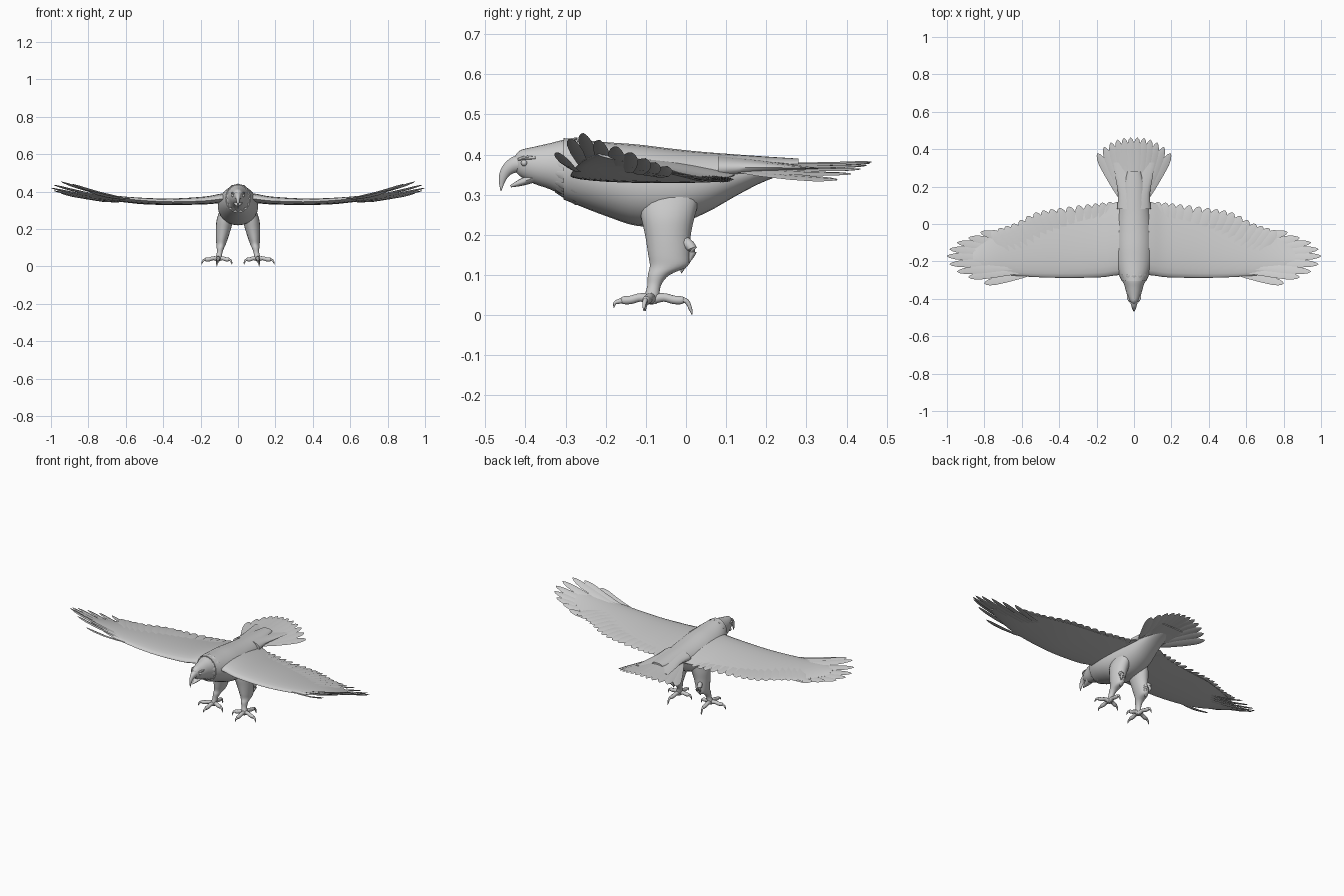
import bpy, bmesh, math
from mathutils import Vector as V

if "Cube" in bpy.data.objects:
    bpy.data.objects.remove(bpy.data.objects["Cube"])


def spline(keys, n):
    """Catmull-Rom through tuples, n samples per span."""
    k = [V(a) for a in keys]
    k = [k[0] * 2 - k[1]] + k + [k[-1] * 2 - k[-2]]
    out = []
    for i in range(1, len(k) - 2):
        a, b, c, d = k[i - 1:i + 3]
        for j in range(n):
            t = j / n
            out.append(0.5 * (2 * b + (c - a) * t + (2 * a - 5 * b + 4 * c - d) * t ** 2
                              + (3 * b - a - 3 * c + d) * t ** 3))
    return out + [k[-2]]


def loft(bm, rings):
    vs = [[bm.verts.new(p) for p in r] for r in rings]
    n = len(vs[0])
    for a, b in zip(vs, vs[1:]):
        for i in range(n):
            bm.faces.new((a[i], a[(i + 1) % n], b[(i + 1) % n], b[i]))
    bm.faces.new(vs[0])
    bm.faces.new(vs[-1][::-1])


def ellipse(c, u, v, n):
    return [V(c) + V(u) * math.cos(2 * math.pi * i / n) + V(v) * math.sin(2 * math.pi * i / n)
            for i in range(n)]


def finish(name, bm, mirror=False, angle=50):
    bmesh.ops.recalc_face_normals(bm, faces=bm.faces)
    me = bpy.data.meshes.new(name)
    bm.to_mesh(me)
    bm.free()
    ob = bpy.data.objects.new(name, me)
    bpy.context.collection.objects.link(ob)
    if mirror:
        ob.modifiers.new("Mirror", 'MIRROR').use_mirror_merge = False
    bpy.ops.object.select_all(action='DESELECT')
    ob.select_set(True)
    bpy.context.view_layer.objects.active = ob
    bpy.ops.object.shade_smooth_by_angle(angle=math.radians(angle))
    return ob


def along_y(name, keys, n=24):
    """keys: y, top z, bottom z, half width"""
    bm = bmesh.new()
    loft(bm, [ellipse((0, y, (t + b) / 2), (max(w, .001), 0, 0), (0, 0, (t - b) / 2), n)
              for y, t, b, w in spline(keys, 4)])
    return finish(name, bm)


def tube(bm, keys, n=10, steps=4):
    """keys: x, y, z, half width, half height; follows the path"""
    s = spline(keys, steps)
    p = [V(k[:3]) for k in s]
    rings = []
    for i, k in enumerate(s):
        d = (p[min(i + 1, len(p) - 1)] - p[max(i - 1, 0)]).normalized()
        side = d.cross(V((0, 0, 1))).normalized()
        rings.append(ellipse(p[i], side * max(k[3], .0008), side.cross(d) * max(k[4], .0008), n))
    loft(bm, rings)


def feather(bm, base, tip, w, roll=0.0, bend=0.0):
    base, tip = V(base), V(tip)
    d = (tip - base).normalized()
    side = d.cross(V((0, 0, 1))).normalized()
    up = side.cross(d)
    s2 = side * math.cos(roll) + up * math.sin(roll)
    u2 = up * math.cos(roll) - side * math.sin(roll)
    rings = []
    for t, f in ((0, .5), (.3, .85), (.6, 1), (.8, 1), (.9, .8), (.97, .45), (1, .08)):
        c = base.lerp(tip, t) + up * bend * (4 * t * (1 - t))
        rings.append(ellipse(c, s2 * w * f, u2 * .0035 * min(1, f + .2), 4))
    loft(bm, rings)


# Body and head
along_y("body", [(-.305, .441, .288, .066), (-.26, .437, .27, .085), (-.2, .431, .247, .1),
                 (-.12, .425, .222, .108), (-.03, .414, .225, .104), (.05, .406, .255, .09),
                 (.13, .4, .3, .072), (.2, .395, .335, .058), (.28, .39, .362, .035)])
along_y("head", [(-.428, .395, .362, .01), (-.412, .411, .345, .024), (-.38, .419, .328, .037),
                 (-.34, .428, .314, .048), (-.3, .437, .297, .06), (-.26, .432, .3, .062)])

# Ragged collar feathers around the neck
bm = bmesh.new()
for i in range(14):
    a = 2 * math.pi * (i + .5) / 14
    c, s = math.cos(a), math.sin(a)
    feather(bm, (.05 * c, -.325, .366 + .058 * s), (.079 * c, -.27, .358 + .083 * s), .013, a - math.pi / 2)
finish("neck_collar", bm)

# Hooked upper beak and open lower beak
bm = bmesh.new()
tube(bm, [(0, -.395, .378, .023, .025), (0, -.425, .375, .018, .021), (0, -.447, .36, .011, .015),
          (0, -.458, .337, .006, .009), (0, -.461, .309, .001, .001)], 14)
finish("upper_beak", bm)
bm = bmesh.new()
tube(bm, [(0, -.38, .342, .026, .012), (0, -.41, .331, .016, .009), (0, -.437, .321, .003, .003)], 12)
finish("lower_beak", bm)

# Eyes and brow ridges
bm = bmesh.new()
bmesh.ops.create_uvsphere(bm, u_segments=14, v_segments=10, radius=.008)
bmesh.ops.translate(bm, verts=bm.verts, vec=(.027, -.403, .379))
finish("eye", bm, True)
bm = bmesh.new()
tube(bm, [(.022, -.418, .388, .003, .003), (.03, -.4, .392, .006, .005), (.036, -.375, .392, .003, .003)], 8)
finish("brow", bm, True)

# Wing panel: airfoil sections; keys: x, front y, rear y, z, thickness, tilt
bm = bmesh.new()
rings = []
M = 12
for x, yl, yt, z, th, tilt in spline([
        (.02, -.27, .13, .362, .036, .01), (.1, -.275, .115, .353, .03, .015),
        (.18, -.285, .08, .344, .025, .015), (.35, -.288, .06, .339, .02, .015),
        (.5, -.285, .04, .343, .018, .02), (.65, -.275, -.02, .358, .014, .02),
        (.77, -.25, -.08, .375, .01, .025), (.86, -.22, -.14, .39, .005, .02)], 4):
    def pt(u, f):
        h = 2.6 * math.sqrt(u) * (1 - u) + .06
        return V((x, yl + (yt - yl) * u, z + tilt * (.5 - u) + f * th * h))
    us = [(1 - math.cos(math.pi * i / M)) / 2 for i in range(M + 1)]
    rings.append([pt(u, 1) for u in us] + [pt(u, -.5) for u in us[::-1]])
loft(bm, rings)
finish("wing", bm, True)

# Rear flight feathers, swept outward toward the tip
bm = bmesh.new()
edge = spline([(.13, .118, .338), (.25, .105, .333), (.4, .085, .333), (.53, .06, .338),
               (.65, .0, .35), (.76, -.035, .36)], 3)
for i, e in enumerate(edge):
    t = i / (len(edge) - 1)
    d = V((.08 + .75 * t, 1, -.03)).normalized()
    feather(bm, e - d * .2 + V((0, 0, .004)), e, .027, .12, .004)
finish("rear_wing_feathers", bm, True)

# Finger feathers at the wing tip
bm = bmesh.new()
tips = [(.8, -.318, .405), (.885, -.285, .44), (.945, -.255, .453), (.985, -.215, .436),
        (1.0, -.172, .42), (.985, -.135, .405), (.945, -.1, .39), (.885, -.075, .38), (.82, -.045, .37)]
for i, t in enumerate(tips):
    s = i / (len(tips) - 1)
    feather(bm, (.54 + .04 * s, -.262 + .17 * s, .358 - .006 * s), t, .021, .3, -.012)
finish("wing_tip_feathers", bm, True)

# Tail fan
bm = bmesh.new()
N = 12
for i in range(N):
    s = -1 + 2 * i / (N - 1)
    a = abs(s)
    feather(bm, (s * .05, .11, .382 - .02 * a), (s * .195, .462 - .085 * a ** 2.5, .382 - .045 * a * a),
            .024, -.25 * s, -.004)
finish("tail_feathers", bm)
bm = bmesh.new()
loft(bm, [ellipse((0, y, z), (w, 0, 0), (0, 0, h), 20) for y, z, w, h in
          spline([(.08, .365, .09, .035), (.16, .368, .085, .024), (.25, .367, .1, .012),
                  (.33, .366, .11, .003)], 3)])
finish("tail_coverts", bm)

# Feathered legs; keys: z, centre x, centre y, half width, half depth
bm = bmesh.new()
loft(bm, [ellipse((x, y, z), (a, 0, 0), (0, b, 0), 20) for z, x, y, a, b in
          spline([(.31, .055, -.04, .04, .08), (.25, .069, -.045, .045, .068), (.2, .078, -.045, .04, .057),
                  (.15, .086, -.042, .032, .052), (.122, .09, -.043, .026, .047), (.1, .094, -.068, .02, .027),
                  (.075, .098, -.079, .015, .017), (.045, .104, -.085, .016, .018),
                  (.028, .105, -.085, .01, .012)], 4)])
finish("leg", bm, True)
bm = bmesh.new()
for x, y, z in ((.09, -.012, .104), (.08, -.004, .118), (.102, .008, .13)):
    tube(bm, [(.088, -.015, .19, .014, .016), (x, y + .008, z + .035, .013, .012), (x, y, z, .001, .001)], 8)
finish("leg_tuft", bm, True)

# Toes with curved claws; direction and length from the foot centre
toes, claws = bmesh.new(), bmesh.new()
for dx, dy, L, end in ((.02, -1, .095, .018), (.97, -.22, .092, .01), (-.97, -.22, .075, .01), (.08, 1, .1, .001)):
    def q(t, z, a, b):
        return (.105 + dx * L * t, -.085 + dy * L * t, z, a, b)
    tube(toes, [q(0, .04, .013, .014), q(.3, .044, .011, .011), q(.55, .038, .011, .011),
                q(.75, .037, .009, .01), q(.82, .036, .004, .004)])
    tube(claws, [q(.7, .038, .007, .008), q(.87, .034, .006, .006), q(.97, end + .012, .004, .004),
                 q(1, end, .001, .001)], 8)
finish("toes", toes, True)
finish("claws", claws, True)
